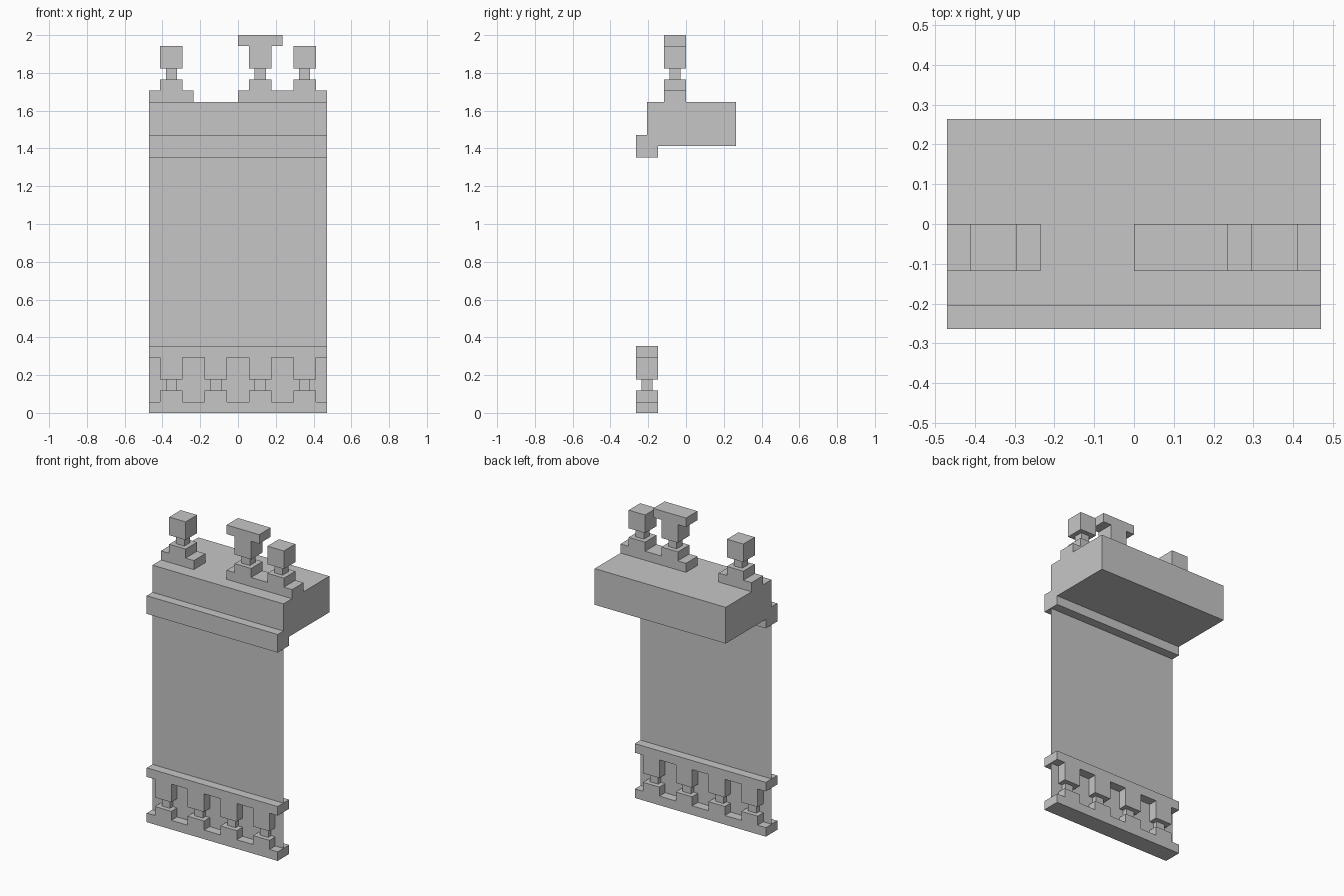
import bpy
import bmesh

U = 2 / 34  # one design unit; the model is 34 units tall

cube = bpy.data.objects.get("Cube")
if cube:
    bpy.data.objects.remove(cube, do_unlink=True)

grey = bpy.data.materials.new("light_stone_grey")
grey.use_nodes = True
colour = (0.565, 0.565, 0.565, 1)
grey.diffuse_color = colour
grey.node_tree.nodes["Principled BSDF"].inputs["Base Color"].default_value = colour


def finish(name, bm):
    mesh = bpy.data.meshes.new(name)
    bm.to_mesh(mesh)
    bm.free()
    mesh.materials.append(grey)
    obj = bpy.data.objects.new(name, mesh)
    bpy.context.collection.objects.link(obj)


def box(name, x, y, z):
    """Box from (min, max) pairs in design units."""
    bm = bmesh.new()
    bmesh.ops.create_cube(bm, size=1)
    for v in bm.verts:
        v.co = [U * (r[0] if c < 0 else r[1]) for c, r in zip(v.co, (x, y, z))]
    finish(name, bm)


def baluster(name, x, y, z):
    """Foot, thin neck and square head, centred on x and y, standing at z."""
    wide_x, wide_y = (x - 1, x + 1), (y - 1, y + 1)
    box(name + "_foot", wide_x, wide_y, (z, z + 1))
    box(name + "_neck", (x - .5, x + .5), (y - .5, y + .5), (z + 1, z + 2))
    box(name + "_head", wide_x, wide_y, (z + 2, z + 4))


# Mantel shelf with front lip: side profile extruded across the width
profile = [(-3.5, 28), (-3.5, 25), (-4.5, 25), (-4.5, 23),
           (-2.5, 23), (-2.5, 24), (4.5, 24), (4.5, 28)]
bm = bmesh.new()
side = bm.faces.new([bm.verts.new((-8 * U, y * U, z * U)) for y, z in profile])
swept = bmesh.ops.extrude_face_region(bm, geom=[side], use_keep_orig=True)
for v in swept["geom"]:
    if isinstance(v, bmesh.types.BMVert):
        v.co.x = 8 * U
bmesh.ops.recalc_face_normals(bm, faces=bm.faces)
finish("shelf", bm)

# Thin hanging sheet between shelf and lower railing
bm = bmesh.new()
corners = [(-8, 0), (8, 0), (8, 23), (-8, 23)]
bm.faces.new([bm.verts.new((x * U, -3.5 * U, z * U)) for x, z in corners])
finish("hanging_sheet", bm)

# Lower railing
rail_y = (-4.5, -2.5)
box("lower_rail_base", (-8, 8), rail_y, (0, 1))
box("lower_rail_top", (-8, 8), rail_y, (5, 6))
for i, x in enumerate((-6, -2, 2, 6)):
    baluster(f"lower_baluster_{i + 1}", x, -3.5, 1)

# Broken railing on top of the shelf
top_y = (-2, 0)
box("upper_rail_base_right", (-8, -4), top_y, (28, 29))
box("upper_rail_base_left", (0, 8), top_y, (28, 29))
for i, x in enumerate((-6, 2, 6)):
    baluster(f"upper_baluster_{i + 1}", x, -1, 29)
box("upper_rail_fragment", (0, 4), top_y, (33, 34))
